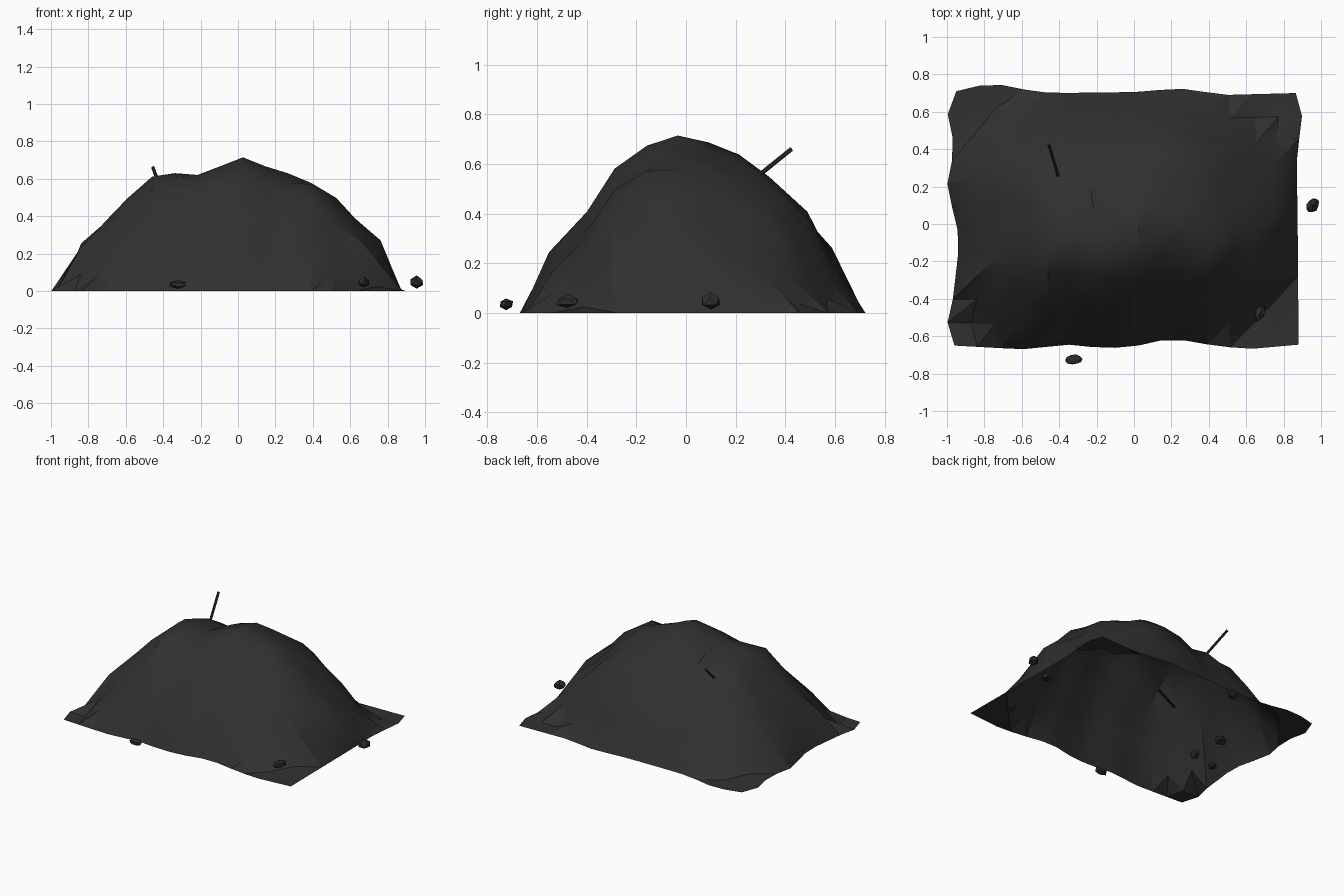
import bpy, bmesh, math, random
from mathutils import Vector

random.seed(4)
if "Cube" in bpy.data.objects:
    bpy.data.objects.remove(bpy.data.objects["Cube"])


def material(name, rgb):
    m = bpy.data.materials.new(name)
    m.use_nodes = True
    m.diffuse_color = (*rgb, 1)
    bsdf = m.node_tree.nodes["Principled BSDF"]
    bsdf.inputs["Base Color"].default_value = (*rgb, 1)
    bsdf.inputs["Roughness"].default_value = 0.9
    return m


soil = material("dark soil", (0.03, 0.03, 0.03))
rock = material("dark rock", (0.026, 0.026, 0.028))
wood = material("charred wood", (0.024, 0.023, 0.023))


def finish(bm, name, mat, angle=30):
    mesh = bpy.data.meshes.new(name)
    bm.to_mesh(mesh)
    bm.free()
    ob = bpy.data.objects.new(name, mesh)
    bpy.context.collection.objects.link(ob)
    mesh.materials.append(mat)
    bpy.ops.object.select_all(action='DESELECT')
    ob.select_set(True)
    bpy.context.view_layer.objects.active = ob
    bpy.ops.object.shade_smooth_by_angle(angle=math.radians(angle))
    return ob


def curve(points, t):
    """Piecewise linear value at t."""
    for (a, va), (b, vb) in zip(points, points[1:]):
        if t <= b:
            return va + (vb - va) * max(0, (t - a) / (b - a))
    return points[-1][1]


# Ridge profiles along x and y
TOP = 0.715
ridge_x = [(-.96, 0), (-.92, .08), (-.86, .23), (-.48, .61), (-.35, .63), (-.22, .62),
           (0.02, TOP), (.13, .67), (.26, .63), (.37, .605), (.63, .38), (.76, .27), (.88, 0)]
ridge_y = [(-.66, 0), (-.54, .26), (-.45, .36), (-.26, .63), (-.16, .675),
           (-.037, TOP), (.08, .69), (.22, .635), (.32, .58), (.49, .4), (.56, .3), (.67, .06), (.71, 0)]

# Wavy rim on the four sides
rim_left = [(-.66, -.96), (-.55, -1), (-.42, -.97), (-.17, -.94), (-.05, -.94), (.2, -1), (.35, -.97), (.5, -.97), (.6, -1), (.71, -.95)]
rim_right = [(-.66, .88), (0, .875), (.35, .87), (.6, .9), (.71, .865)]
rim_front = [(-.96, -.65), (-.6, -.67), (-.35, -.645), (-.15, -.665), (0, -.655), (.2, -.61), (.4, -.645), (.6, -.67), (.88, -.645)]
rim_back = [(-.96, .71), (-.77, .755), (-.6, .72), (-.45, .7), (0, .705), (.25, .725), (.5, .69), (.88, .7)]


def height(x, y):
    u = 1 - curve(ridge_x, x) / TOP
    v = 1 - curve(ridge_y, y) / TOP
    p = 1.5 if x < 0 and y < -.037 else 1.12
    return max(0, TOP * (1 - (u ** p + v ** p) ** (1 / p)))


# Mound: an open draped sheet
NX, NY = 15, 11
bm = bmesh.new()
grid = []
for j in range(NY + 1):
    row = []
    for i in range(NX + 1):
        s, t = i / NX, j / NY
        x, y = -.96 + 1.84 * s, -.66 + 1.37 * t
        z = height(x, y)
        left, right = curve(rim_left, y), curve(rim_right, y)
        front, back = curve(rim_front, x), curve(rim_back, x)
        co = Vector((left + (right - left) * s, front + (back - front) * t, z))
        if 0.1 < z < 0.6:
            co += Vector([random.uniform(-.018, .018) for _ in range(3)])
        row.append(bm.verts.new(co))
    grid.append(row)
for j in range(NY):
    for i in range(NX):
        a, b, c, d = grid[j][i], grid[j][i + 1], grid[j + 1][i + 1], grid[j + 1][i]
        bm.faces.new((a, b, c))
        bm.faces.new((a, c, d))
finish(bm, "mound", soil)


# Loose and half-buried stones
def stone(name, x, y, z, size, turn):
    bm = bmesh.new()
    bmesh.ops.create_icosphere(bm, subdivisions=1, radius=1)
    for v in bm.verts:
        k = random.uniform(.88, 1.08)
        a, b, c = (v.co[n] * size[n] * k for n in range(3))
        v.co = (x + a * math.cos(turn) - b * math.sin(turn),
                y + a * math.sin(turn) + b * math.cos(turn), z + c)
    finish(bm, name, rock, 35)


stones = [(-.32, -.725, .035, (.05, .03, .024), .1), (.675, -.475, .045, (.052, .03, .028), 1.2),
          (.955, .1, .047, (.05, .036, .034), 1), (.74, -.02, .05, (.04, .03, .03), .4),
          (-.36, .6, .05, (.05, .035, .025), .8), (-.68, .08, .05, (.05, .04, .035), .2),
          (-.67, -.17, .05, (.04, .03, .035), 1.5), (-.85, -.2, .04, (.035, .03, .025), .6)]
for n, args in enumerate(stones):
    stone(f"stone_{n + 1}", *args)


# Sticks
def stick(name, start, end, radius):
    start, end = Vector(start), Vector(end)
    axis = end - start
    bm = bmesh.new()
    bmesh.ops.create_cone(bm, cap_ends=True, segments=6, radius1=radius,
                          radius2=radius, depth=axis.length)
    rot = axis.to_track_quat('Z', 'Y')
    for v in bm.verts:
        v.co = rot @ v.co + (start + end) / 2
    finish(bm, name, wood)


stick("upright_stick", (-.395, .22, .495), (-.455, .425, .66), .009)
stick("buried_stick", (.09, .36, .03), (-.14, .25, .03), .009)
